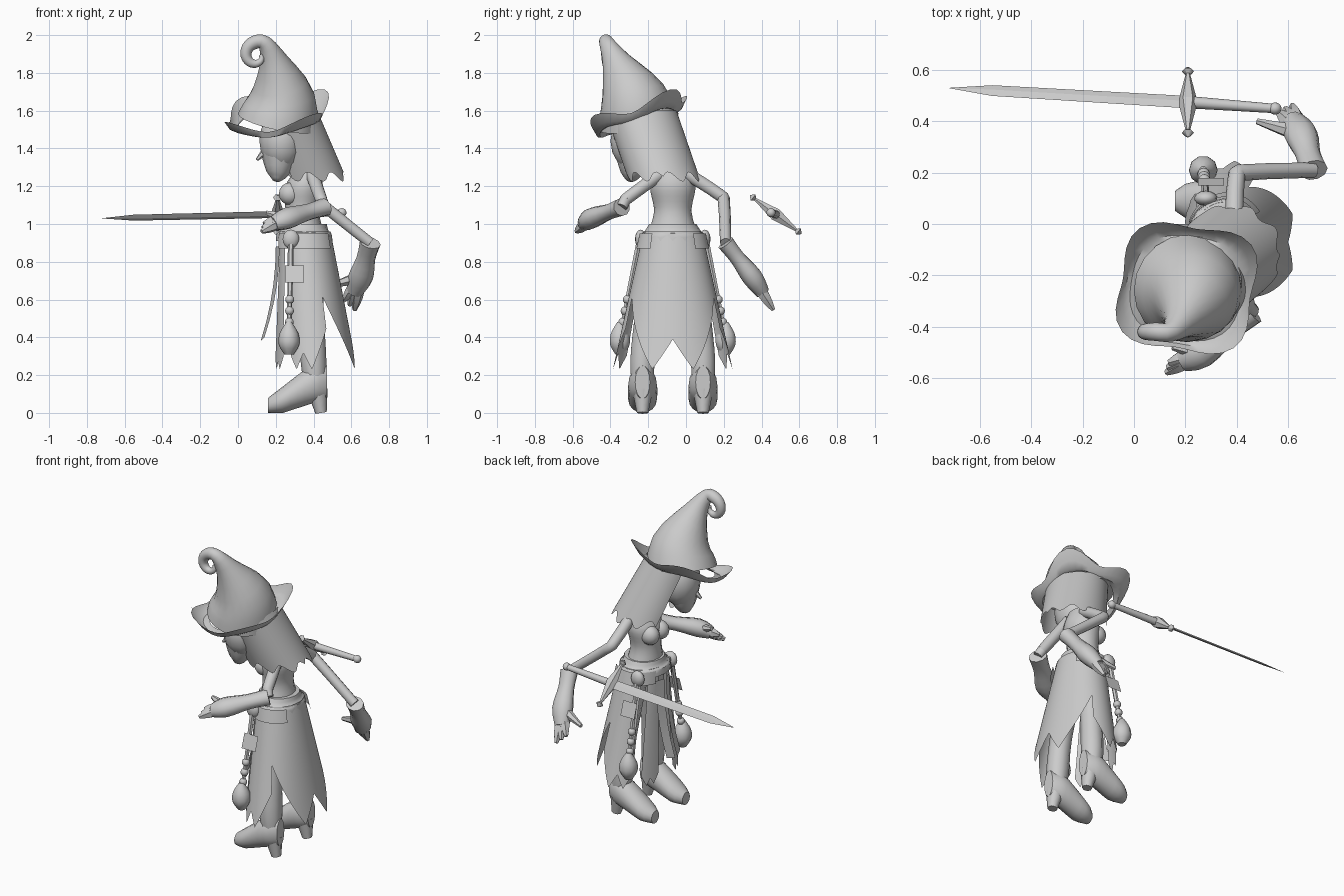
import bpy
import bmesh
import math
from mathutils import Matrix, Vector

default_cube = bpy.data.objects.get("Cube")
if default_cube:
    bpy.data.objects.remove(default_cube)

clay = bpy.data.materials.new("plain grey")
clay.use_nodes = True
clay.diffuse_color = (.6, .6, .6, 1)
clay.node_tree.nodes["Principled BSDF"].inputs["Base Color"].default_value = clay.diffuse_color

MIDDLE = -.07  # the body's symmetry plane in y
ACROSS, DEPTH, UP = Matrix.Identity(3)


def finish(name, bm, crease=45):
    """Turn a bmesh into a smooth-shaded object."""
    bmesh.ops.recalc_face_normals(bm, faces=bm.faces)
    mesh = bpy.data.meshes.new(name)
    bm.to_mesh(mesh)
    bm.free()
    mesh.materials.append(clay)
    part = bpy.data.objects.new(name, mesh)
    bpy.context.collection.objects.link(part)
    bpy.ops.object.select_all(action='DESELECT')
    part.select_set(True)
    bpy.context.view_layer.objects.active = part
    bpy.ops.object.shade_smooth_by_angle(angle=math.radians(crease))


def skin(name, rings, closed=True, caps=True, crease=45):
    """Join rows of points into a surface."""
    bm = bmesh.new()
    rows = [[bm.verts.new(point) for point in ring] for ring in rings]
    count = len(rows[0])
    for lower, upper in zip(rows, rows[1:]):
        for i in range(count if closed else count - 1):
            j = (i + 1) % count
            bm.faces.new((lower[i], lower[j], upper[j], upper[i]))
    if closed and caps:
        bm.faces.new(rows[0])
        bm.faces.new(rows[-1])
    finish(name, bm, crease)


def oval(centre, u, v, wide, tall, sides):
    turns = [math.tau * i / sides for i in range(sides)]
    return [centre + u * wide * math.cos(a) + v * tall * math.sin(a) for a in turns]


def smooth(keys, steps):
    """Flowing curve through a few key rows."""
    keys = [Vector(key) for key in keys]
    flow = []
    for i, (start, end) in enumerate(zip(keys, keys[1:])):
        leave = (end - keys[max(i - 1, 0)]) / 2
        arrive = (keys[min(i + 2, len(keys) - 1)] - start) / 2
        for step in range(steps):
            t = step / steps
            ease = t * t * (3 - 2 * t)
            flow.append(start.lerp(end, ease) + leave * t * (1 - t) ** 2 - arrive * t * t * (1 - t))
    return flow + [keys[-1]]


def loft(name, keys, u=ACROSS, v=DEPTH, steps=3):
    """Rows of x, y, z, width, height with fixed section axes."""
    skin(name, [oval(Vector(row[:3]), u, v, row[3], row[4], 16) for row in smooth(keys, steps)])


def tube(name, keys, sides=10, u=ACROSS, flat=1, steps=3, crease=45):
    """Rows of x, y, z, radius whose sections turn with the path."""
    path = smooth(keys, steps)
    spots = [Vector(row[:3]) for row in path]
    rings = []
    for i, (row, spot) in enumerate(zip(path, spots)):
        along = (spots[min(i + 1, len(spots) - 1)] - spots[max(i - 1, 0)]).normalized()
        u = (u - along * u.dot(along)).normalized()
        rings.append(oval(spot, u, along.cross(u), row[3], row[3] * flat, sides))
    skin(name, rings, crease=crease)


def ball(name, centre, size):
    bm = bmesh.new()
    bmesh.ops.create_uvsphere(bm, u_segments=14, v_segments=8, radius=1)
    bmesh.ops.transform(bm, verts=bm.verts, matrix=Matrix.LocRotScale(Vector(centre), None, Vector(size)))
    finish(name, bm)


def sheet(name, first, last, hem, top, low, start, puff=0):
    """Hanging cloth between two angles; hem gives the bottom height per angle."""
    columns, rows = 60, 5
    grid = []
    for row in range(rows + 1):
        line = []
        for column in range(columns + 1):
            degrees = first + (last - first) * column / columns
            z = start + (hem(abs(degrees)) - start) * row / rows
            x, y, wide, deep, _ = top.lerp(low, (top[4] - z) / (top[4] - low[4]))
            angle = math.radians(degrees)
            line.append((x + (wide + puff) * math.cos(angle), y + (deep + puff) * math.sin(angle), z))
        grid.append(line)
    skin(name, grid, closed=False)


def spikes(centre, apart):
    """Hem with two points either side of a centre angle."""
    return lambda angle: .23 + .008 * abs(abs(angle - centre) - apart)


# Torso, neck and head
loft("torso", [(.35, MIDDLE, .9, .12, .15), (.34, MIDDLE, 1.06, .09, .1),
               (.35, MIDDLE, 1.2, .1, .12), (.37, MIDDLE, 1.3, .05, .08)], steps=5)
tube("neck", [(.37, -.08, 1.25, .05), (.25, -.2, 1.4, .04)])
ball("head", (.23, -.27, 1.44), (.12, .13, .16))
tube("chin", [(.22, -.28, 1.37, .1), (.21, -.29, 1.27, .06), (.2, -.3, 1.23, .02)])
tube("nose", [(.14, -.29, 1.38, .02), (.1, -.3, 1.34, .008)], sides=6)

# Long hair with a ragged end
sheet("hair", -116, 142, lambda angle: 1.25 + .025 * math.sin(angle * .16),
      Vector((.24, -.24, .18, .19, 1.6)), Vector((.37, -.12, .2, .19, 1.25)), 1.6)

# Pointed hat: leaning cone that ends in a spiral, with a wavy upturned brim
crown = [(.21, -.25, 1.54, .215), (.23, -.285, 1.68, .175), (.19, -.37, 1.86, .078)]
for i in range(9):
    t = i / 8
    turn, reach = math.radians(60 + 320 * t), .08 - .06 * t
    crown.append((.1 + reach * math.cos(turn), -.42, 1.89 + reach * math.sin(turn), .04 - .03 * t))
tube("hat_crown", crown, sides=20)
brim = []
for k in range(4):
    ring = []
    for i in range(40):
        angle = math.tau * i / 40
        wave = math.cos(4 * angle - 2.5) * k / 3
        reach = .2 + .027 * k + .03 * wave
        dx, dy = reach * math.cos(angle), reach * math.sin(angle)
        lift = .03 * (k - 1) ** 2 / 2 + .03 * wave
        ring.append((.205 + dx, -.25 + dy * .93, 1.535 + lift + .14 * dx + .29 * dy))
    brim.append(ring)
skin("hat_brim", brim, caps=False)

# Belt and ragged skirt
WAIST = Vector((.355, MIDDLE, .135, .155, .96))
HEM = Vector((.41, MIDDLE, .22, .315, .24))
loft("belt", [(.35, MIDDLE, .91, .15, .17), (.35, MIDDLE, .95, .145, .165), (.35, MIDDLE, .96, .13, .15),
              (.35, MIDDLE, 1, .12, .125)], steps=2)
sheet("skirt_back", -68, 68, spikes(0, 20), WAIST, HEM, .96)

for sign, side in ((1, "right"), (-1, "left")):
    def beside(distance):
        return MIDDLE + sign * distance

    sheet("skirt_side_" + side, 68 * sign, 126 * sign, spikes(106, 11), WAIST, HEM, .96)
    sheet("skirt_front_" + side, 141 * sign, 166 * sign, spikes(154, 5), WAIST, HEM, .96)
    sheet("belt_flap_" + side, 38 * sign, 155 * sign, lambda angle: .87, WAIST, HEM, .95, puff=.018)
    ball("bust_" + side, (.275, beside(.05), 1.16), (.06, .055, .06))

    # Charm on a chain, with a cloth tag
    ball("buckle_" + side, (.28, beside(.17), .92), (.045, .03, .05))
    top, bottom = Vector((.28, beside(.18), .9)), Vector((.27, beside(.28), .4))
    tube("charm_chain_" + side, [(*top, .016), (*bottom, .012)], sides=6)
    for i in range(3):
        ball("charm_bead_%s_%d" % (side, i), top.lerp(bottom, .6 + .12 * i), Vector((1, 1, 1)) * .024)
    tube("charm_drop_" + side, [(*(bottom + UP * .08), .015), (*(bottom + UP * .02), .05),
                                (*(bottom - UP * .04), .054), (*(bottom - UP * .09), .025)])
    skin("charm_tag_" + side, [[(x, beside(.22), .78), (x, beside(.25), .69)] for x in (.25, .35)], closed=False)

    # Leg and heeled boot
    foot = beside(.16)
    tube("leg_" + side, [(.36, beside(.08), .9, .08), (.39, beside(.14), .5, .066), (.4, foot, .27, .068),
                         (.41, foot, .12, .055)])
    boot = []
    for i in range(9):
        t = i / 8
        low, high = .1 * max(0, t - .25), min(.25, .08 + .24 * t)
        width = .078 * (1 - .5 * (2 * t - 1) ** 4)
        boot.append((.16 + .31 * t, foot, (low + high) / 2, width, (high - low) / 2))
    loft("boot_" + side, boot, DEPTH, UP, steps=1)
    tube("boot_heel_" + side, [(.44, foot, 0, .03), (.42, foot, .12, .055)], sides=8)

    # Ribbon at the front
    skin("ribbon_" + side, [[(.2 - .08 * t * t, beside(.01), .88 - .5 * t),
                             (.22 - .08 * t * t, beside(.07), .88 - .48 * t)]
                            for t in (i / 5 for i in range(6))], closed=False)


def arm(side, shoulder, elbow, wrist, palm, tip, thumb):
    """Bent arm, flared glove and fanned fingers."""
    shoulder, elbow, wrist, palm, tip, thumb = map(Vector, (shoulder, elbow, wrist, palm, tip, thumb))
    bend = elbow.lerp(shoulder, .12), elbow.lerp(wrist, .12)
    tube("arm_" + side, [(*shoulder, .036), (*bend[0], .034), (*bend[1], .032), (*wrist, .03)])
    tube("glove_" + side, [(*wrist, .056), (*wrist.lerp(palm, .45), .05), (*palm, .066),
                           (*palm.lerp(tip, .55), .045)], flat=.85)
    for i in range(3):
        end = tip + (tip - thumb) * .25 * (i - 1)
        tube("finger_%s_%d" % (side, i), [(*palm.lerp(end, .2), .034), (*palm.lerp(end, .65), .03), (*end, .012)],
             sides=6)
    tube("thumb_" + side, [(*palm, .036), (*thumb, .012)], sides=6)


arm("right", (.39, 0, 1.27), (.4, .2, 1.14), (.7, .21, .9), (.65, .35, .72), (.59, .45, .57), (.48, .4, .67))
arm("left", (.39, -.13, 1.27), (.44, -.32, 1.13), (.46, -.34, 1.09), (.26, -.5, 1.03), (.13, -.56, .98),
    (.15, -.48, 1.06))

# Sword: flat diamond blade, beaded guard, round grip
hilt, tip, pommel = Vector((.21, .475, 1.05)), Vector((-.72, .53, 1.03)), Vector((.55, .45, 1.06))
guard = Vector((0, .8, -.6))
tube("blade", [(*hilt, .03), (*hilt.lerp(tip, .82), .026), (*tip, .001)], sides=4, u=guard, flat=.25,
     steps=1, crease=20)
tube("grip", [(*hilt, .024), (*pommel, .018)], u=guard)
ball("pommel", pommel, (.025, .024, .024))
for sign, side in ((1, "lower"), (-1, "upper")):
    end = hilt + guard * .17 * sign
    tube("guard_" + side, [(*hilt, .038), (*hilt.lerp(end, .8), .009)], sides=6)
    tube("guard_tip_" + side, [(*hilt.lerp(end, .78), .005), (*hilt.lerp(end, .88), .024), (*end, .003)],
         sides=6, steps=1)
